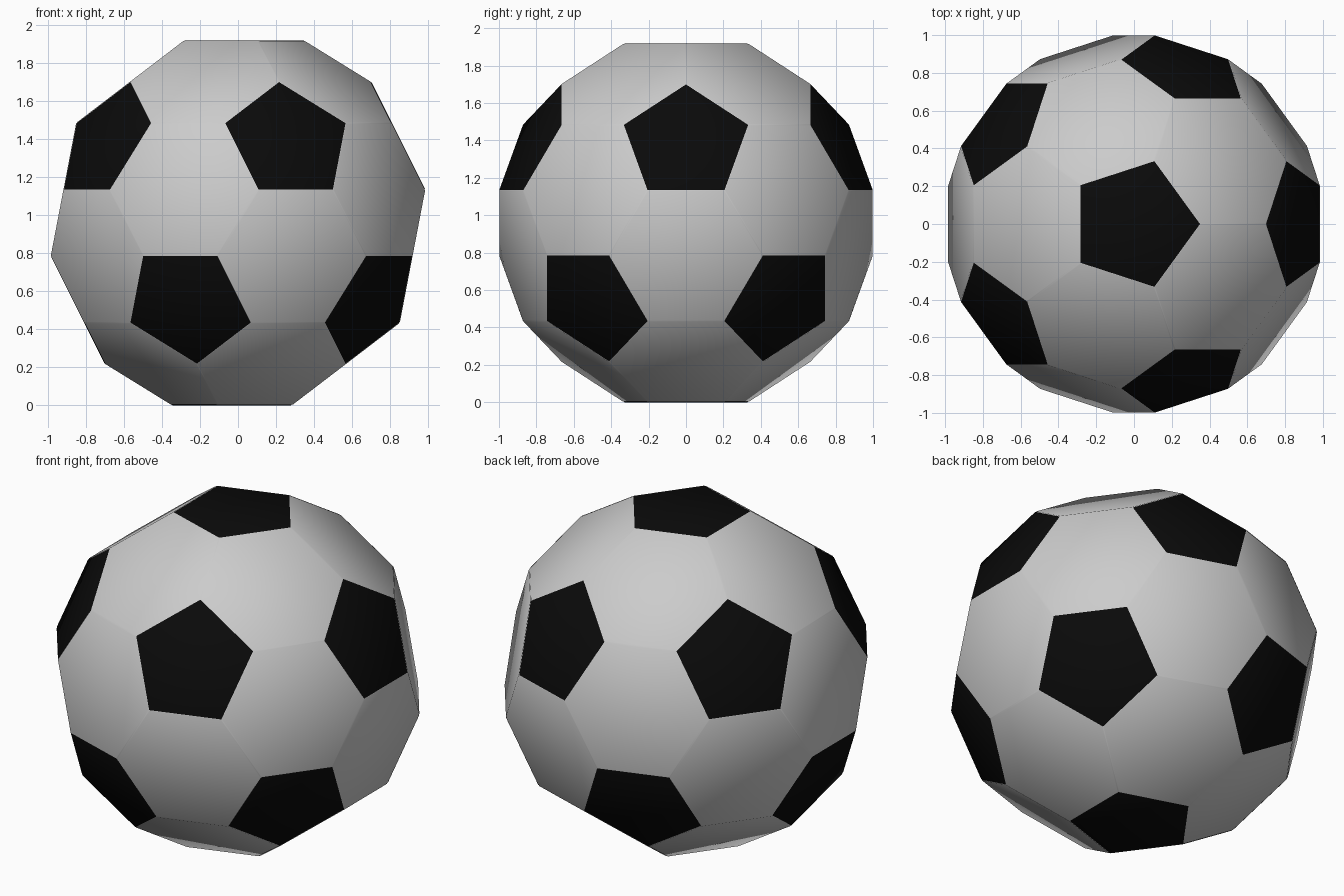
import bpy, bmesh
from mathutils import Vector

if "Cube" in bpy.data.objects:
    bpy.data.objects.remove(bpy.data.objects["Cube"])

# Corner points: each icosahedron edge cut at its thirds
ico = bmesh.new()
bmesh.ops.create_icosphere(ico, subdivisions=1, radius=1)
points = []
for e in ico.edges:
    a, b = (v.co for v in e.verts)
    points += [a.lerp(b, 1 / 3), a.lerp(b, 2 / 3)]
ico.free()
scale = 1 / max(abs(p.y) for p in points)   # widest span is 2 units along y


def panels(name, sides, color=None):
    """All panels of the ball with the given number of sides."""
    bm = bmesh.new()
    for p in points:
        bm.verts.new(p * scale)
    bmesh.ops.convex_hull(bm, input=bm.verts[:])
    bmesh.ops.dissolve_limit(bm, angle_limit=0.05, verts=bm.verts[:], edges=bm.edges[:])
    bmesh.ops.recalc_face_normals(bm, faces=bm.faces[:])
    bm.normal_update()
    other = [f for f in bm.faces if len(f.verts) != sides]
    bmesh.ops.delete(bm, geom=other, context='FACES')
    # Thin sloped rim forms the seam around every flat panel
    for v in bm.verts:
        v.co *= 0.997
    bm.normal_update()
    bmesh.ops.inset_individual(bm, faces=bm.faces[:], thickness=0.005, depth=0.003)
    lift = Vector((0, 0, max(p.z for p in points) * scale))
    bmesh.ops.translate(bm, verts=bm.verts[:], vec=lift)
    for f in bm.faces:
        f.smooth = True
    mesh = bpy.data.meshes.new(name)
    bm.to_mesh(mesh)
    bm.free()
    obj = bpy.data.objects.new(name, mesh)
    bpy.context.collection.objects.link(obj)
    if color:
        mat = bpy.data.materials.new(name)
        mat.diffuse_color = color
        mat.use_nodes = True
        mat.node_tree.nodes["Principled BSDF"].inputs["Base Color"].default_value = mat.diffuse_color
        mesh.materials.append(mat)
    return obj


# Twenty grey hexagons and twelve black pentagons
panels("hexagon_panels", 6)
panels("pentagon_panels", 5, (0.003, 0.003, 0.003, 1))
